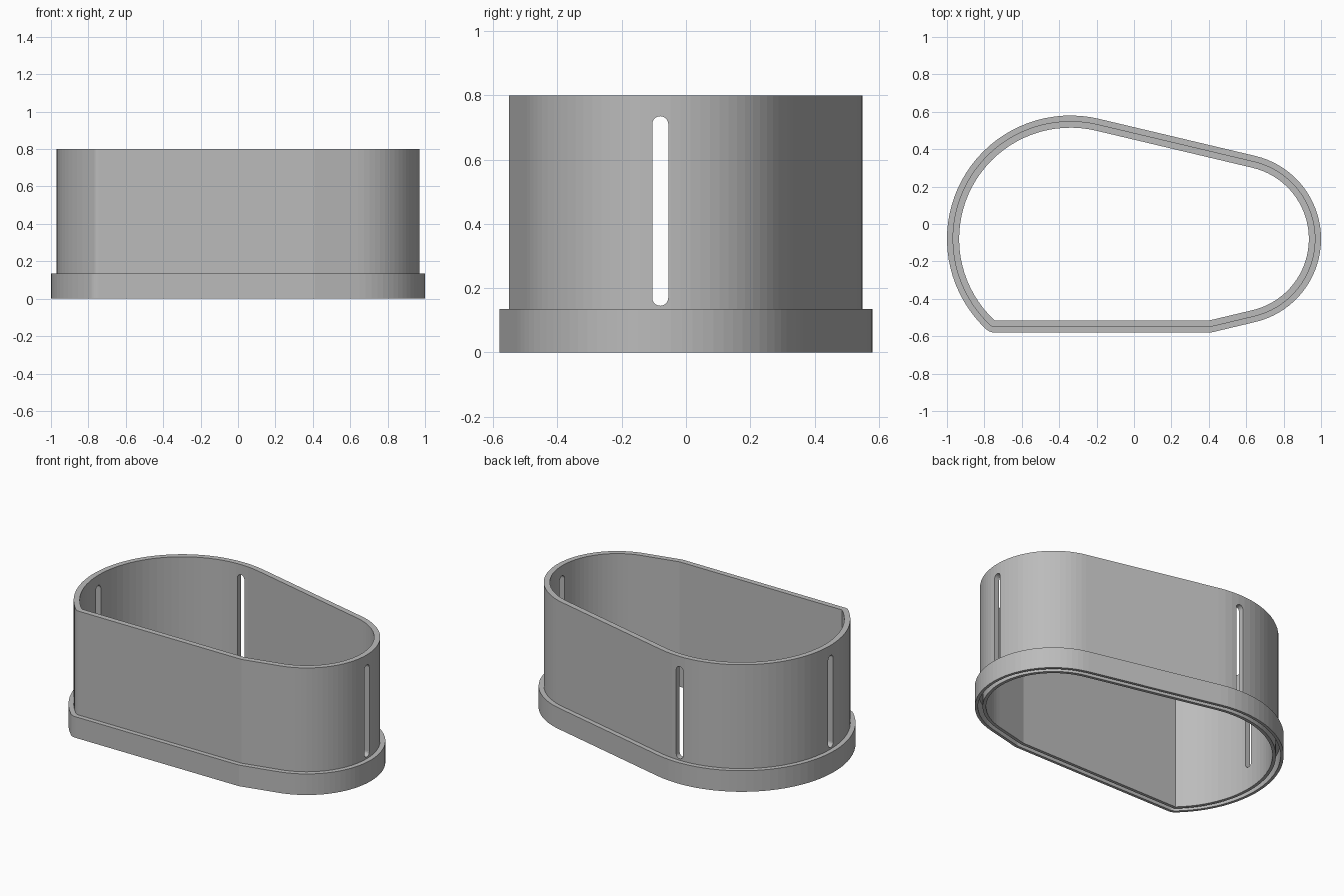
import bpy, bmesh
from math import sin, cos, pi, radians, atan2, sqrt
from mathutils import Matrix

if "Cube" in bpy.data.objects:
    bpy.data.objects.remove(bpy.data.objects["Cube"], do_unlink=True)

# Plain grey plastic
grey = bpy.data.materials.new("grey plastic")
grey.use_nodes = True
colour = (0.5, 0.5, 0.5, 1)
grey.diffuse_color = colour
grey.node_tree.nodes["Principled BSDF"].inputs["Base Color"].default_value = colour

# Inner outline: a big and a small circle joined by tangents, cut by a flat front
CY = -0.08
BIG_X, BIG_R = -0.34, 0.595
SMALL_X, SMALL_R = 0.544, 0.391
FLAT_Y = -0.515
TANGENT = pi / 2 - radians(13.4)


def arc(cx, cy, r, a0, a1, n):
    return [(cx + r * cos(a0 + (a1 - a0) * i / n),
             cy + r * sin(a0 + (a1 - a0) * i / n)) for i in range(n + 1)]


def outline(grow):
    """Inner outline offset outward, with a rounded front corner."""
    drop = FLAT_Y - CY
    half = sqrt(BIG_R ** 2 - drop ** 2)
    corner = atan2(drop, -half) + 2 * pi
    pts = arc(BIG_X, CY, BIG_R + grow, TANGENT, corner, 36)
    pts += arc(BIG_X - half, FLAT_Y, grow, corner, 1.5 * pi, 6)[1:]
    small = arc(SMALL_X, CY, SMALL_R + grow, -TANGENT, TANGENT, 36)
    tx, ty = small[0]
    run = (ty - FLAT_Y + grow) * sin(TANGENT) / cos(TANGENT)
    return pts + [(tx - run, FLAT_Y - grow)] + small


def finish(name, bm):
    bmesh.ops.remove_doubles(bm, verts=bm.verts, dist=0.0001)
    bmesh.ops.recalc_face_normals(bm, faces=bm.faces)
    mesh = bpy.data.meshes.new(name)
    bm.to_mesh(mesh)
    bm.free()
    mesh.materials.append(grey)
    obj = bpy.data.objects.new(name, mesh)
    bpy.context.collection.objects.link(obj)
    return obj


# Wall and collar cross-section (offset, height), with a groove under the collar
section = [(0, 0), (0, 0.8), (0.035, 0.8), (0.035, 0.135), (0.065, 0.135),
           (0.065, 0), (0.047, 0), (0.047, 0.1), (0.02, 0.1), (0.02, 0)]
bm = bmesh.new()
rings = [[bm.verts.new((x, y, z)) for x, y in outline(grow)] for grow, z in section]
for k, ring in enumerate(rings):
    above = rings[(k + 1) % len(rings)]
    for i in range(len(ring)):
        j = (i + 1) % len(ring)
        bm.faces.new((ring[i], ring[j], above[j], above[i]))
shell = finish("housing_shell", bm)


def slot_cutter(x, y, angle):
    """Upright round-ended slot, cut through the wall along the given direction."""
    r, low, high = 0.025, 0.145, 0.735
    profile = arc(0, high - r, r, 0, pi, 10) + arc(0, low + r, r, pi, 2 * pi, 10)
    bm = bmesh.new()
    face = bm.faces.new([bm.verts.new((-0.1, u, z)) for u, z in profile])
    new = bmesh.ops.extrude_face_region(bm, geom=[face])["geom"]
    bmesh.ops.translate(bm, vec=(0.2, 0, 0),
                        verts=[g for g in new if isinstance(g, bmesh.types.BMVert)])
    bm.transform(Matrix.Translation((x, y, 0)) @ Matrix.Rotation(angle, 4, "Z"))
    obj = finish("slot_cutter", bm)
    obj.hide_render = True
    return obj


# Slots at the left end, right end and back
bpy.context.view_layer.objects.active = shell
for x, y, angle in ((0.95, CY, 0), (-0.95, CY, pi), (BIG_X, 0.53, pi / 2)):
    cutter = slot_cutter(x, y, angle)
    cut = shell.modifiers.new("slot", "BOOLEAN")
    cut.operation = "DIFFERENCE"
    cut.solver = "EXACT"
    cut.object = cutter
    bpy.ops.object.modifier_apply(modifier=cut.name)
    bpy.data.objects.remove(cutter, do_unlink=True)
